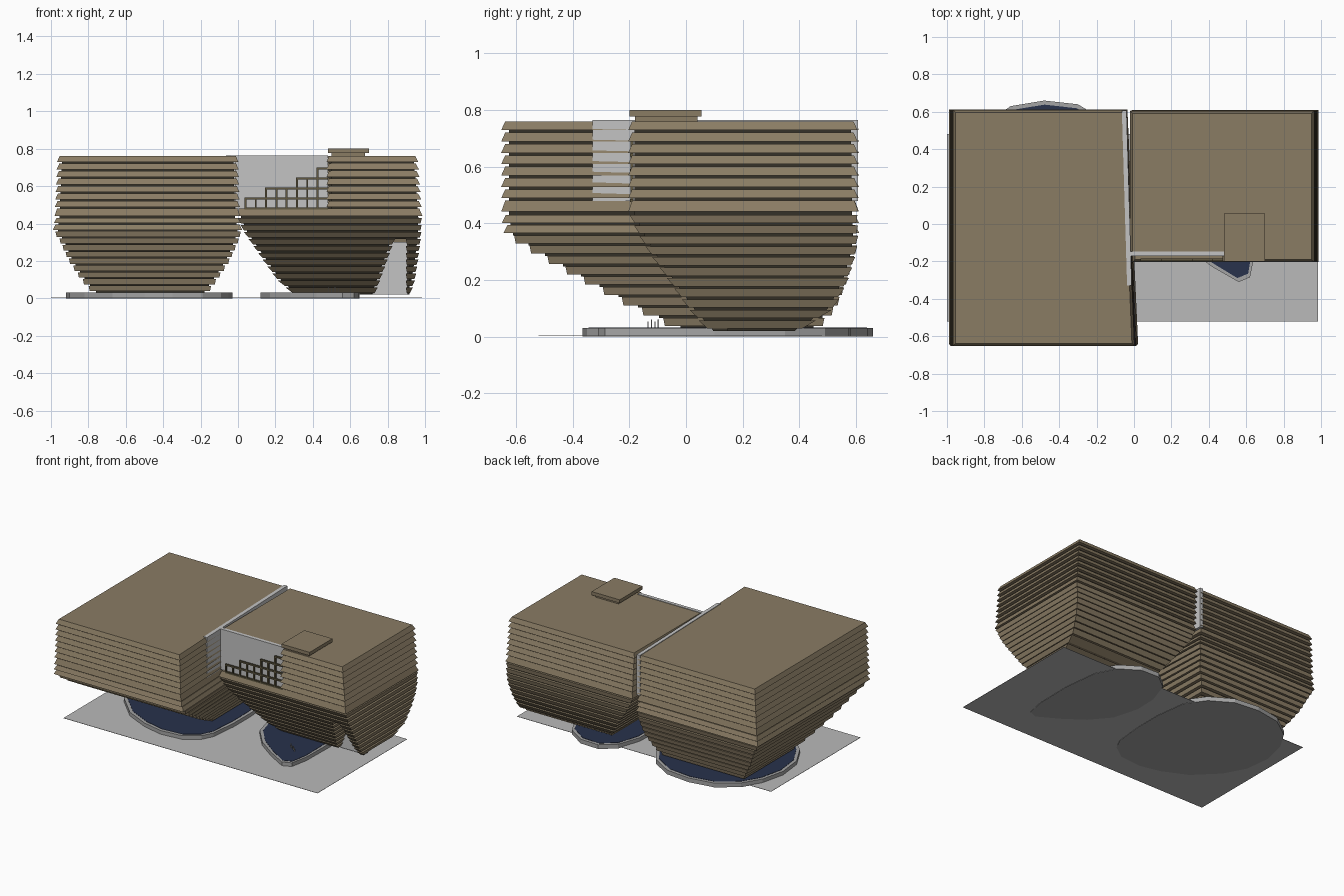
import bpy, bmesh, math

if "Cube" in bpy.data.objects:
    bpy.data.objects.remove(bpy.data.objects["Cube"])


def srgb(r, g, b):
    return tuple(((c / 255 + 0.055) / 1.055) ** 2.4 for c in (r, g, b)) + (1.0,)


def material(name, rgb):
    m = bpy.data.materials.new(name)
    m.diffuse_color = srgb(*rgb)
    m.use_nodes = True
    m.node_tree.nodes["Principled BSDF"].inputs["Base Color"].default_value = m.diffuse_color
    return m


WOOD = material("weathered wood", (138, 124, 100))
DARK = material("dark cavity", (52, 48, 39))
LIGHT = material("pale panel", (196, 196, 196))
GROUND = material("paving grey", (186, 186, 186))
RIM = material("pool rim grey", (165, 165, 165))
WATER = material("navy water", (40, 50, 76))
FRAME = material("olive frame", (98, 90, 66))


def finish(name, bm, mat):
    bmesh.ops.recalc_face_normals(bm, faces=bm.faces)
    me = bpy.data.meshes.new(name)
    bm.to_mesh(me)
    bm.free()
    me.materials.append(mat)
    ob = bpy.data.objects.new(name, me)
    bpy.context.collection.objects.link(ob)
    return ob


def prism(bm, low, zl, high, zh):
    """Closed solid between two outlines with equal point counts."""
    a = [bm.verts.new((x, y, zl)) for x, y in low]
    b = [bm.verts.new((x, y, zh)) for x, y in high]
    n = len(a)
    bm.faces.new(a[::-1])
    bm.faces.new(b)
    for i in range(n):
        bm.faces.new((a[i], a[(i + 1) % n], b[(i + 1) % n], b[i]))


def rect(x0, x1, y0, y1):
    return [(x0, y0), (x1, y0), (x1, y1), (x0, y1)]


def boxes(name, mat, *dims):
    bm = bmesh.new()
    for x0, x1, y0, y1, z0, z1 in dims:
        r = rect(x0, x1, y0, y1)
        prism(bm, r, z0, r, z1)
    return finish(name, bm, mat)


def sample(table, z):
    """Interpolate a profile row (z, values...) at height z."""
    for hi, lo in zip(table, table[1:]):
        if z >= lo[0]:
            t = min(1, (z - lo[0]) / (hi[0] - lo[0]))
            return [l + (h - l) * t for h, l in zip(hi[1:], lo[1:])]
    return list(table[-1][1:])


# height, left x, right x at back, right x at front, front y, back y
LEFT = [(.76, -.96, -.055, -.005, -.645, .603),
        (.43, -.975, -.05, .005, -.645, .603),
        (.36, -.985, -.04, .018, -.635, .605),
        (.30, -.95, -.05, .0, -.545, .60),
        (.20, -.905, -.07, -.045, -.37, .57),
        (.10, -.84, -.12, -.11, -.185, .53),
        (.03, -.78, -.16, -.16, -.04, .47)]
# height, left x, right x, front y, back y
RIGHT = [(.76, -.015, .955, -.197, .598),
         (.43, .0, .98, -.197, .602),
         (.36, .03, .978, -.165, .605),
         (.30, .07, .974, -.13, .60),
         (.20, .14, .96, -.06, .57),
         (.10, .21, .945, .01, .52),
         (.02, .30, .92, .08, .40)]


def left_outline(z, e):
    x0, xb, xf, y0, y1 = sample(LEFT, z)
    return [(x0 - e, y0 - e), (xf + e, y0 - e), (xb + e, y1 + e), (x0 - e, y1 + e)]


def right_outline(z, e, kind):
    x0, x1, y0, y1 = sample(RIGHT, z)
    back = [(x1 + e, y1 + e), (x0 - e, y1 + e)]
    front = y0 - e
    if kind == "terrace":    # recessed terrace above the deck
        return [(x0 - e, -.15), (.48 - e, -.15), (.48 - e, front), (x1 + e, front)] + back
    if kind == "entrance":   # wedge-shaped entrance near the corner
        xc = .73 + (z - .02) * .36
        return [(x0 - e, front), (xc + e, front), (xc + e, .13 - e), (.9 - e, .13 - e),
                (.9 - e, front), (x1 + e, front)] + back
    return [(x0 - e, front), (x1 + e, front)] + back


def levels(base):
    up = [.76 - i * .28 / 7 for i in range(7)]
    return up + [.48, .43] + [.43 - (i + 1) * (.43 - base) / 11 for i in range(11)]


# Left block: stepped slats over a dark core
slats, core = bmesh.new(), bmesh.new()
zs = levels(.03)
for zt, zb in zip(zs, zs[1:]):
    gap = (zt - zb) * .22
    mid = (zt + zb) / 2
    flare = .007 if zb > .34 else -.003
    prism(slats, left_outline(mid, flare), zb + gap, left_outline(mid, -flare), zt)
    prism(core, left_outline(zb, -.02), zb, left_outline(zb, -.02), zb + gap + .004)
finish("left_block_slats", slats, WOOD)
finish("left_block_core", core, DARK)

# Right block: slats that follow the leaning walls
slats, core = bmesh.new(), bmesh.new()
zs = levels(.02)
for zt, zb in zip(zs, zs[1:]):
    gap = (zt - zb) * .22
    kind = "terrace" if zb > .47 else "entrance" if zt < .32 else "plain"
    flare = .007 if zb > .42 else -.003
    prism(slats, right_outline(zb + gap, flare, kind), zb + gap,
          right_outline(zt, -flare, kind), zt)
    prism(core, right_outline(zb, -.016, kind), zb,
          right_outline(zb + gap, -.016, kind), zb + gap + .004)
finish("right_block_slats", slats, WOOD)
finish("right_block_core", core, DARK)

# Pale panels: terrace wall, slot wall between blocks, entrance back wall
boxes("terrace_wall", LIGHT, (-.03, .48, -.172, -.148, .478, .764))
bm = bmesh.new()
slot = [(-.037, -.33), (-.012, -.33), (-.04, .607), (-.065, .607)]
prism(bm, slot, .478, slot, .764)
finish("slot_wall", bm, LIGHT)
boxes("entrance_wall", LIGHT, (.72, .905, .105, .12, .02, .30))

# Stepped lattice on the terrace
bars, w, h = [], .055, .0535
for row, count in enumerate((8, 6, 3, 1)):
    z0 = .48 + row * h
    xs = .48 - count * w
    bars.append((xs - .005, .48, -.197, -.185, z0 + h - .005, z0 + h + .005))
    bars.append((xs - .005, .48, -.197, -.185, z0 - .005, z0 + .005))
    for i in range(count):
        x = xs + i * w
        bars.append((x - .005, x + .005, -.196, -.186, z0, z0 + h))
boxes("terrace_lattice", FRAME, *bars)

# Rooftop plant box
boxes("roof_box", WOOD, (.50, .68, -.18, .04, .755, .776), (.48, .70, -.2, .055, .776, .80))

# Paving sheet
boxes("paving", GROUND, (-1, .985, -.52, .48, .002, .004))

# Pools with a raised rim and dark water
POOLS = {
    "left_pool": [(-.09, -.28), (-.05, -.2), (-.03, 0), (-.03, .2), (-.06, .42), (-.15, .55),
                  (-.3, .64), (-.48, .66), (-.66, .63), (-.8, .53), (-.88, .4), (-.92, .23),
                  (-.9, .05), (-.82, -.1), (-.67, -.25), (-.5, -.33), (-.35, -.365), (-.19, -.35)],
    "right_pool": [(.56, -.31), (.62, -.285), (.645, -.16), (.65, .1), (.62, .35), (.55, .49),
                   (.42, .575), (.28, .58), (.18, .5), (.125, .34), (.12, .18), (.17, 0),
                   (.28, -.13), (.42, -.23)],
}
for name, pts in POOLS.items():
    bm = bmesh.new()
    prism(bm, pts, 0, pts, .03)
    finish(name + "_rim", bm, RIM)
    cx = sum(p[0] for p in pts) / len(pts)
    cy = sum(p[1] for p in pts) / len(pts)
    inner = []
    for x, y in pts:
        d = math.hypot(x - cx, y - cy)
        k = 1 - .022 / d
        inner.append((cx + (x - cx) * k, cy + (y - cy) * k))
    bm = bmesh.new()
    prism(bm, inner, .028, inner, .032)
    finish(name + "_water", bm, WATER)

# Small marker posts standing in the right pool
boxes("pool_posts", LIGHT, *[(.48 + i * .018, .484 + i * .018, -.1 - i * .012, -.096 - i * .012,
                              .03, .06 - .006 * (i % 2)) for i in range(4)])
